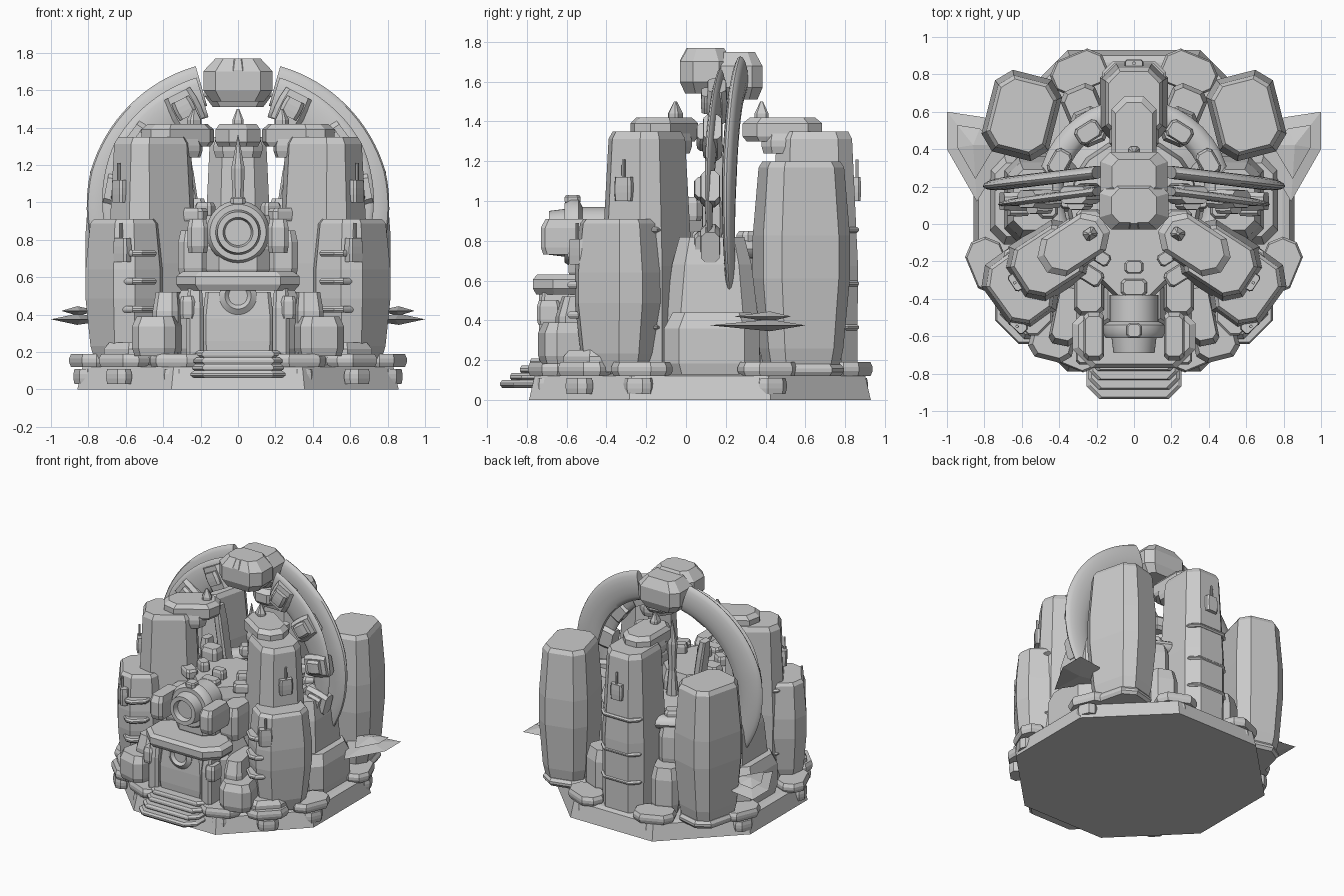
import bpy, bmesh, math
from mathutils import Matrix, Vector, Euler

if "Cube" in bpy.data.objects:
    bpy.data.objects.remove(bpy.data.objects["Cube"])

stone = bpy.data.materials.new("light grey")
stone.use_nodes = True
stone.diffuse_color = (0.6, 0.6, 0.6, 1)
stone.node_tree.nodes["Principled BSDF"].inputs["Base Color"].default_value = (0.6, 0.6, 0.6, 1)

CY = 0.1  # centre of the radial layout
BLOCK = [(0, .9, .9), (.2, 1, 1), (.75, 1, 1), (1, .82, .82)]
SLAB = [(0, .92, .92), (.35, 1, 1), (.65, 1, 1), (1, .92, .92)]
CAPSULE = [(0, .74, .75), (.12, .88, .86), (.45, 1, 1), (.65, 1, 1), (.97, .88, .88), (1, .78, .8)]
TOWER = [(0, 1.08, 1.08), (.45, 1.1, 1.1), (.97, .95, .92), (1, .85, .82)]
smooth_parts = []


def finish(name, bm, mirror=False, smooth=False):
    bmesh.ops.recalc_face_normals(bm, faces=bm.faces)
    mesh = bpy.data.meshes.new(name)
    bm.to_mesh(mesh)
    bm.free()
    mesh.materials.append(stone)
    obj = bpy.data.objects.new(name, mesh)
    bpy.context.collection.objects.link(obj)
    if mirror:
        obj.modifiers.new("Mirror", 'MIRROR')
    if smooth:
        smooth_parts.append(obj)


def skin(bm, rings, closed=False):
    """Join rings of points with quads, capping the ends unless closed."""
    rings = [[bm.verts.new(p) for p in ring] for ring in rings]
    n = len(rings[0])
    pairs = list(zip(rings, rings[1:])) + ([(rings[-1], rings[0])] if closed else [])
    for a, b in pairs:
        for i in range(n):
            bm.faces.new((a[i], a[(i + 1) % n], b[(i + 1) % n], b[i]))
    if not closed:
        bm.faces.new(rings[0])
        bm.faces.new(rings[-1])


def loft(name, loc, size, levels=BLOCK, rot=(0, 0, 0), cut=.4, mirror=False):
    """Chamfered block: size is half width, half depth, height; loc is the bottom centre."""
    a, b, h = size
    c = cut * min(a, b)
    corner = [(a, b - c), (a - c, b), (c - a, b), (-a, b - c),
              (-a, c - b), (c - a, -b), (a - c, -b), (a, c - b)]
    m = Matrix.Translation(loc) @ Euler(rot).to_matrix().to_4x4()
    bm = bmesh.new()
    skin(bm, [[m @ Vector((x * sx, y * sy, h * t)) for x, y in corner] for t, sx, sy in levels])
    finish(name, bm, mirror)


def radial(name, deg, dist, z, size, levels=BLOCK, cut=.4):
    """Block placed on a spoke, local x pointing outward; mirrored unless on the centre line."""
    t = math.radians(deg)
    loft(name, (dist * math.cos(t), CY + dist * math.sin(t), z), size, levels,
         (0, 0, t), cut, abs(abs(deg) - 90) > 1)


def arc(name, radius, zc, start, end, wide, thick, y0, lean, taper, steps=32):
    """Flattened tube swept in the upright plane, tapering to its end."""
    rings = []
    for i in range(steps + 1):
        f = i / steps
        t = math.radians(start + (end - start) * f)
        s = 1 - (1 - taper) * max(0, f - .5) * 2
        ring = []
        for k in range(16):
            u = math.tau * k / 16
            r = radius + wide * s * math.cos(u)
            x = r * math.cos(t)
            ring.append((x, y0 - lean * abs(x) + thick * s * math.sin(u), zc + r * math.sin(t)))
        rings.append(ring)
    bm = bmesh.new()
    skin(bm, rings)
    finish(name, bm, True, True)


def lathe(name, profile, origin, axis='Z', closed=False, seg=40):
    turn = Matrix.Rotation(math.radians(90), 4, 'X') if axis == 'Y' else Matrix()
    m = Matrix.Translation(origin) @ turn
    bm = bmesh.new()
    skin(bm, [[m @ Vector((r * math.cos(math.tau * i / seg), r * math.sin(math.tau * i / seg), h))
               for i in range(seg)] for r, h in profile], closed)
    finish(name, bm, smooth=True)


def blade(name, pts, z, thick, scale=1):
    """Flat plate with a sharp rim and raised middle."""
    bm = bmesh.new()
    mid = sum((Vector((x, y, z)) for x, y in pts), Vector()) / len(pts)
    rim = [bm.verts.new(mid + (Vector((x, y, z)) - mid) * scale) for x, y in pts]
    for dz in (thick, -thick):
        tip = bm.verts.new(mid + Vector((0, 0, dz)))
        for i in range(len(rim)):
            bm.faces.new((rim[i], rim[(i + 1) % len(rim)], tip))
    finish(name, bm, True)


# Octagonal base
bm = bmesh.new()
skin(bm, [[(r * math.cos(math.radians(22.5 + 45 * i)), .07 + r * math.sin(math.radians(22.5 + 45 * i)), z)
           for i in range(8)] for r, z in ((.93, 0), (.9, .12), (.86, .13))])
finish("base", bm)

# Feet and studs around the base rim
for deg, dist in ((-67.5, .83), (-45, .86), (-22.5, .84), (22.5, .82), (67.5, .77)):
    radial("rim_pad", deg, dist, .12, (.1, .15, .07), SLAB, .6)
    radial("rim_stud", deg, dist + .04, .03, (.055, .075, .08), SLAB, .6)

# Three banded tall towers with caps that lean inward
for deg in (-33, 90):
    radial("tall_tower", deg, .545, .12, (.2, .165, 1.23), TOWER, .45)
    radial("tower_cap", deg, .385, 1.3, (.2, .12, .12), BLOCK, .6)
    radial("cap_mount", deg, .4, 1.24, (.12, .13, .1), SLAB)
    radial("cap_fin", deg, .28, 1.4, (.035, .03, .1), [(0, 1, 1), (.4, 1, 1), (1, .2, .2)])
    radial("tower_box", deg, .75, 1.0, (.03, .05, .12), SLAB)
    radial("tower_antenna", deg, .76, 1.1, (.008, .008, .11), SLAB)
    for z in (.35, .57, .84):
        radial("tower_band", deg, .645, z, (.125, .17, .03), SLAB, .45)

# Low front capsules with bands
radial("front_capsule", -36, .75, .14, (.165, .21, .77), CAPSULE, .5)
radial("capsule_box", -46, .89, .68, (.03, .05, .13), SLAB)
radial("capsule_antenna", -46, .9, .78, (.008, .008, .11), SLAB)
for z in (.41, .56, .71):
    radial("capsule_band", -45, .8, z, (.09, .13, .035), SLAB, .4)
radial("capsule_foot", -45, .8, .12, (.12, .14, .13))

# Tall rear capsules
loft("rear_capsule", (.6, .58, .13), (.185, .225, 1.07), CAPSULE, (0, 0, .25), .42, True)
loft("rear_capsule_collar", (.6, .58, .12), (.165, .2, .06), SLAB, (0, 0, .25), .5, True)

# Side buttresses and core
BUTTRESS = [(0, 1, 1), (.45, .95, .92), (.8, .85, .8), (1, .65, .65)]
loft("side_buttress", (.54, .13, .12), (.16, .25, .7), BUTTRESS, cut=.5, mirror=True)
loft("buttress_foot", (.62, .13, .12), (.15, .24, .32), BLOCK, cut=.5, mirror=True)
loft("inner_buttress", (.4, .2, .12), (.14, .17, .6), BUTTRESS, cut=.5, mirror=True)
lathe("core", [(.46, .12), (.44, .55), (.36, .62), (.34, .76), (.1, .78)], (0, CY, 0), seg=16)
lathe("deck_ring", [(.45 + .07 * math.cos(math.tau * i / 12), .76 + .05 * math.sin(math.tau * i / 12))
                    for i in range(12)], (0, CY + .05, 0), closed=True)
for deg in (0, 30, 58):
    radial("deck_console", deg, .46, .77, (.05, .07, .08))
radial("console_post", 5, .36, .8, (.035, .05, .22))
loft("rear_machinery", (.27, .62, .13), (.1, .12, .35), rot=(0, 0, -.4), mirror=True)
loft("rear_machinery_top", (.24, .52, .45), (.08, .1, .3), rot=(0, 0, -.4), mirror=True)

# Raised front deck with consoles
loft("front_deck", (0, -.13, .7), (.31, .27, .23), SLAB, cut=.8)
for deg in (-90, -58):
    radial("front_console", deg, .44, .9, (.045, .07, .07))
    radial("rear_console", deg, .33, .92, (.035, .05, .08))
loft("deck_bench", (.24, .02, .9), (.07, .06, .12), mirror=True)

# Inner shrine: spire and ribs
loft("spire", (0, .17, .76), (.045, .04, .6), [(0, 1, 1), (.35, .6, .6), (.7, .8, .8), (1, .05, .05)], cut=.6)
loft("inner_rib", (.21, .17, .78), (.03, .05, .5), rot=(0, .15, 0), mirror=True)

# Great split arch with armoured front ring
arc("great_arch", .71, .94, 74, -42, .11, .035, .3, .12, .6)
arc("front_ring", .65, .94, 73, -14, .11, .025, .2, .13, .5)
for deg in (63, 37, 11, -14):
    t = math.radians(deg)
    r = .54
    x, z = r * math.cos(t), .94 + r * math.sin(t)
    loft("ring_block", (x, .185 - .12 * x, z), (.085, .05, .18), SLAB, (0, math.pi / 2 - t, 0), .5, True)
    loft("ring_plate", (x * 1.08, .14 - .12 * x, .94 + (z - .94) * 1.08), (.055, .035, .1), SLAB,
         (0, math.pi / 2 - t, 0), .5, True)

# Keystone head between the arch halves
HEAD = [(0, .75, .8), (.25, 1, 1), (.7, 1, 1), (1, .65, .7)]
loft("keystone", (0, .1, 1.54), (.185, .13, .23), HEAD, cut=.5)
loft("keystone_rear", (0, .255, 1.51), (.18, .13, .24), HEAD, cut=.4)
loft("keystone_crest", (0, .08, 1.56), (.06, .11, .21), HEAD, cut=.6)

# Side blades
BLADE = [(1, .6), (1, .4), (.84, .12), (.66, .42), (.8, .57)]
blade("side_blade", BLADE, .375, .03)
blade("side_blade_upper", BLADE, .42, .025, .6)

# Front gatehouse
loft("gatehouse", (0, -.44, .12), (.32, .2, .5))
loft("gate_door", (0, -.6, .12), (.19, .12, .4), SLAB, cut=.15)
loft("gate_jamb", (.23, -.64, .12), (.045, .1, .42), mirror=True)
loft("gate_canopy", (0, -.6, .53), (.33, .17, .1), [(0, .92, .9), (.3, 1, 1), (.75, 1, 1), (1, .9, .88)], cut=.6)
lathe("gate_lamp", [(.09, .68), (.1, .72), (.07, .74), (.05, .72)], (0, 0, .5), 'Y')
loft("gate_bunker", (.43, -.6, .18), (.12, .13, .21), rot=(0, 0, .25), mirror=True)
loft("gate_bracket", (.27, -.69, .38), (.04, .06, .12), mirror=True)
loft("flank_wall", (.36, -.48, .12), (.07, .17, .4), rot=(0, 0, .2), mirror=True)

# Steps
for i in range(4):
    loft("step", (0, -.8 + .03 * i, .06 + .036 * i), (.255 - .008 * i, .135 - .02 * i, .04), SLAB, cut=.5)

# Cannon above the gate
lathe("cannon", [(.05, .65), (.07, .65), (.08, .69), (.11, .69), (.12, .61), (.15, .61), (.17, .58),
                 (.17, .54), (.13, .52), (.13, .38)], (0, 0, .84), 'Y')
loft("cannon_cradle", (0, -.42, .6), (.17, .17, .2))
loft("cannon_cheek", (.215, -.6, .73), (.055, .13, .18), mirror=True)
loft("cannon_sight", (0, -.57, .99), (.04, .04, .04))
loft("cannon_shoulder", (.24, -.36, .6), (.08, .13, .25), mirror=True)

# Smooth shading on the turned parts
for obj in bpy.context.selected_objects:
    obj.select_set(False)
for obj in smooth_parts:
    obj.select_set(True)
bpy.context.view_layer.objects.active = smooth_parts[0]
bpy.ops.object.shade_smooth_by_angle(angle=math.radians(35))
